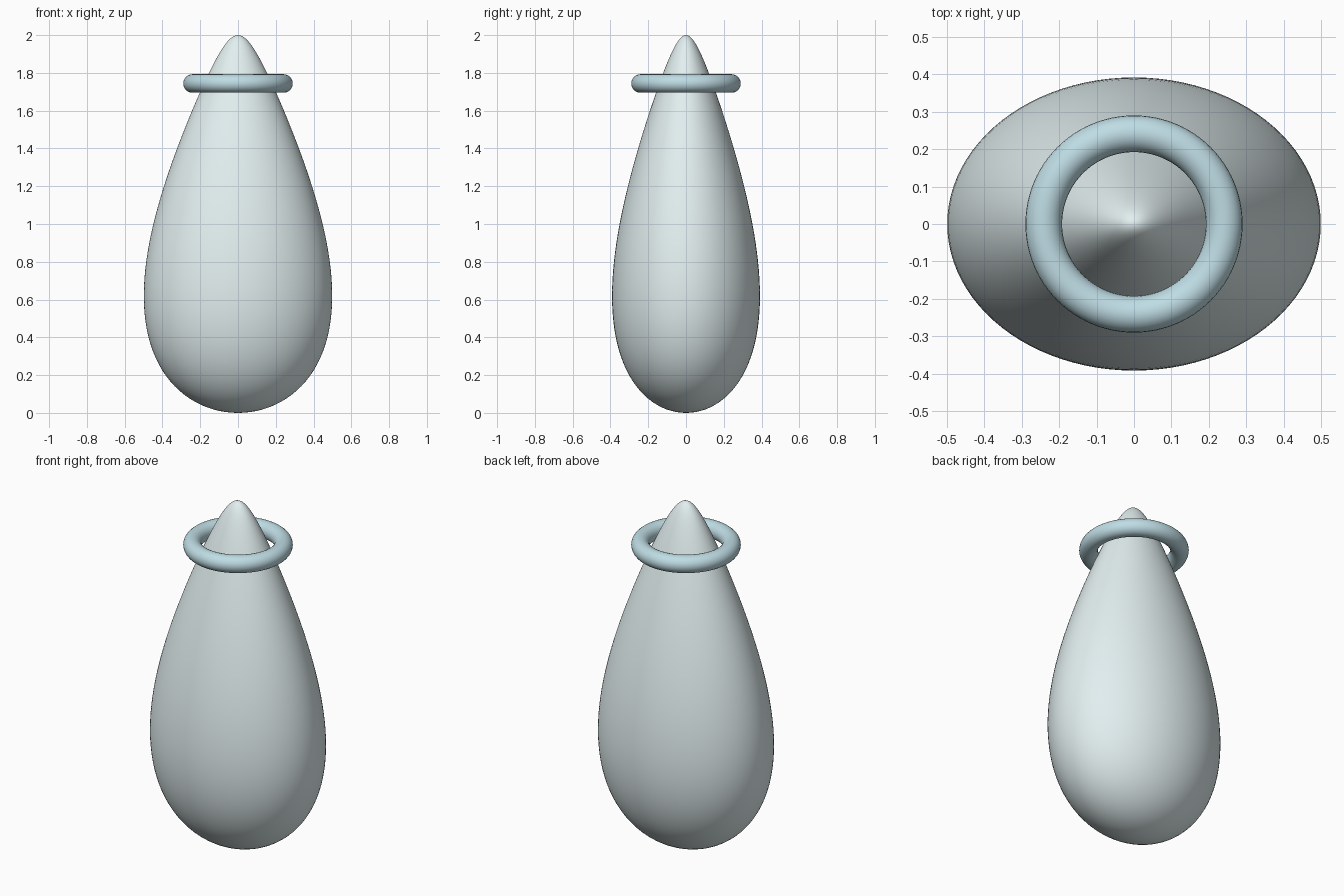
import bpy

if "Cube" in bpy.data.objects:
    bpy.data.objects.remove(bpy.data.objects["Cube"])


def finish(name, colour):
    obj = bpy.context.object
    obj.name = name
    mat = bpy.data.materials.new(name + "_colour")
    mat.diffuse_color = (*colour, 1)
    mat.use_nodes = True
    mat.node_tree.nodes["Principled BSDF"].inputs["Base Color"].default_value = mat.diffuse_color
    obj.data.materials.append(mat)
    bpy.ops.object.shade_smooth()
    return obj


# Teardrop body: sphere tapered towards the top, oval in plan
bpy.ops.mesh.primitive_uv_sphere_add(segments=96, ring_count=64, radius=1, location=(0, 0, 1))
body = finish("teardrop_body", (0.76, 0.86, 0.87))
for v in body.data.vertices:
    width = 0.448 - 0.24 * v.co.z
    v.co.x *= width
    v.co.y *= width * 0.785

# Ring around the neck
bpy.ops.mesh.primitive_torus_add(major_segments=96, minor_segments=24,
                                 major_radius=0.241, minor_radius=0.049,
                                 location=(0, 0, 1.744))
finish("neck_ring", (0.52, 0.72, 0.78))
